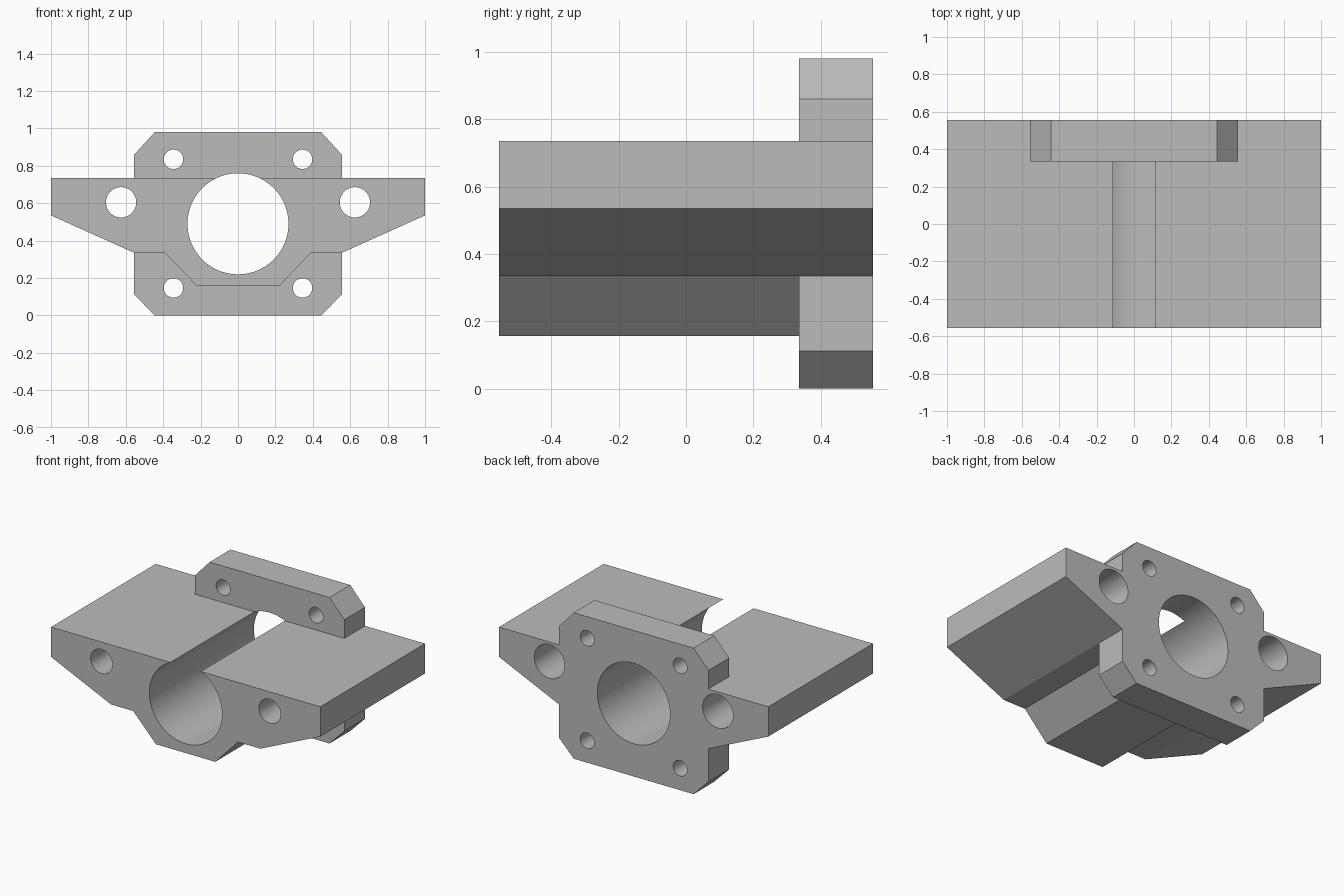
import bpy, bmesh, math

if "Cube" in bpy.data.objects:
    bpy.data.objects.remove(bpy.data.objects["Cube"])

BACK, FRONT, FLANGE_FRONT = 0.555, -0.555, 0.335
BORE_Z = 0.49

metal = bpy.data.materials.new("grey metal")
metal.diffuse_color = (0.5, 0.5, 0.5, 1)
metal.use_nodes = True
metal.node_tree.nodes["Principled BSDF"].inputs["Base Color"].default_value = metal.diffuse_color


def prism(name, profile, y0, y1):
    """Extrude an x-z outline from y0 to y1."""
    bm = bmesh.new()
    face = bm.faces.new([bm.verts.new((x, y0, z)) for x, z in profile])
    new = bmesh.ops.extrude_face_region(bm, geom=[face])["geom"]
    verts = [v for v in new if isinstance(v, bmesh.types.BMVert)]
    bmesh.ops.translate(bm, verts=verts, vec=(0, y1 - y0, 0))
    bmesh.ops.recalc_face_normals(bm, faces=bm.faces)
    mesh = bpy.data.meshes.new(name)
    bm.to_mesh(mesh)
    bm.free()
    mesh.materials.append(metal)
    ob = bpy.data.objects.new(name, mesh)
    bpy.context.collection.objects.link(ob)
    return ob


def mirrored(half):
    """Complete an outline given its right half, listed from top to bottom."""
    return half + [(-x, z) for x, z in reversed(half)]


def combine(target, other, operation):
    """Boolean another solid into the target and discard it."""
    mod = target.modifiers.new("combine", 'BOOLEAN')
    mod.operation, mod.solver, mod.object = operation, 'EXACT', other
    bpy.context.view_layer.objects.active = target
    bpy.ops.object.modifier_apply(modifier=mod.name)
    bpy.data.objects.remove(other)


def drill(target, x, z, r, y0=-0.7, y1=0.7, n=48):
    circle = [(x + r * math.cos(2 * math.pi * i / n),
               z + r * math.sin(2 * math.pi * i / n)) for i in range(n)]
    combine(target, prism("drill", circle, y0, y1), 'DIFFERENCE')


# Winged body running the full depth
housing = prism("nut_housing", mirrored(
    [(1, 0.735), (1, 0.535), (0.555, 0.335), (0.39, 0.335), (0.22, 0.157)]),
    FRONT, BACK)

# Chamfered flange flush with the back
flange = prism("flange", mirrored(
    [(0.445, 0.98), (0.555, 0.86), (0.555, 0.112), (0.445, 0)]),
    FLANGE_FRONT, BACK)
combine(housing, flange, 'UNION')

# Main bore, which breaks through the body top as a slot
drill(housing, 0, BORE_Z, 0.27, n=96)

for side in (-1, 1):
    # Wing holes, wider at the back half
    drill(housing, side * 0.625, 0.605, 0.081)
    drill(housing, side * 0.625, 0.605, 0.113, y0=0)
    # Flange bolt holes
    for z in (0.835, 0.147):
        drill(housing, side * 0.345, z, 0.052, y0=0.2)

# Smooth bores with sharp outer edges
bpy.ops.object.select_all(action='DESELECT')
housing.select_set(True)
bpy.context.view_layer.objects.active = housing
bpy.ops.object.shade_smooth_by_angle(angle=math.radians(20))
